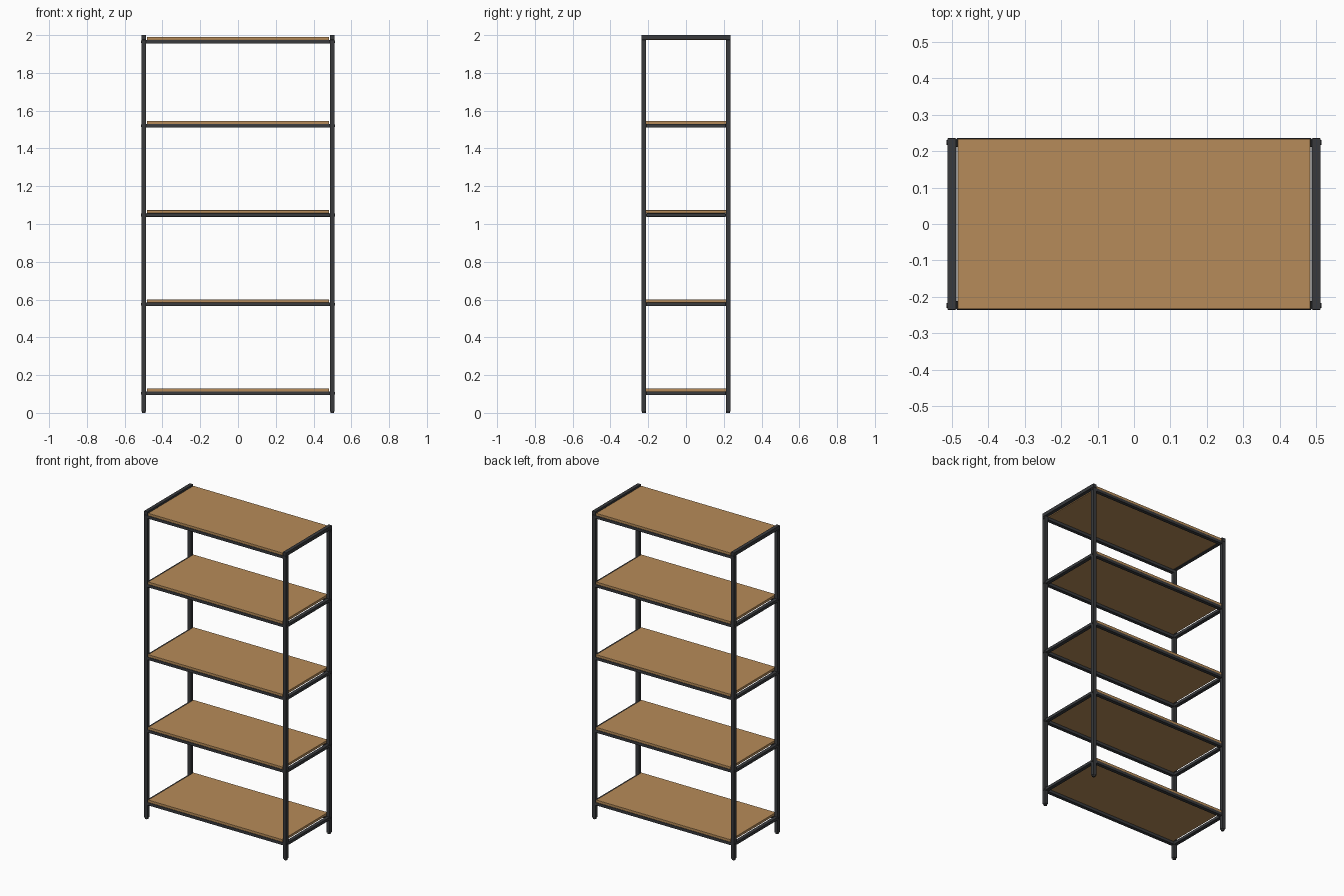
import bpy
from math import pi

cube = bpy.data.objects.get("Cube")
if cube:
    bpy.data.objects.remove(cube, do_unlink=True)


def material(name, color, roughness):
    m = bpy.data.materials.new(name)
    m.use_nodes = True
    m.diffuse_color = color
    shader = m.node_tree.nodes["Principled BSDF"]
    shader.inputs["Base Color"].default_value = color
    shader.inputs["Roughness"].default_value = roughness
    return m


WOOD = material("warm wood", (0.47, 0.26, 0.10, 1), 0.6)
METAL = material("charcoal metal", (0.04, 0.042, 0.046, 1), 0.5)


def finish(obj, name, mat, bevel=0.0):
    obj.name = name
    obj.data.materials.append(mat)
    if bevel:
        mod = obj.modifiers.new("soft edges", 'BEVEL')
        mod.width = bevel
        mod.segments = 2


def box(name, lo, hi, mat, bevel=0.002):
    center = [(a + b) / 2 for a, b in zip(lo, hi)]
    bpy.ops.mesh.primitive_cube_add(size=1, location=center)
    obj = bpy.context.object
    obj.scale = [b - a for a, b in zip(lo, hi)]
    bpy.ops.object.transform_apply(location=False, rotation=False, scale=True)
    finish(obj, name, mat, bevel)


def cylinder(name, radius, depth, location, axis_x=False):
    bpy.ops.mesh.primitive_cylinder_add(
        vertices=16, radius=radius, depth=depth, location=location,
        rotation=(0, pi / 2 if axis_x else 0, 0))
    bpy.ops.object.shade_smooth_by_angle()
    finish(bpy.context.object, name, METAL)


X, Y = 0.511, 0.235         # outer frame faces
TUBE = 0.024                # tube width
XI, YI = X - TUBE, Y - TUBE  # inner frame faces
BOARD, RAIL = 0.016, 0.019  # board and rail heights
TOPS = [0.129, 0.601, 1.073, 1.545, 1.991]
SIDES = [("left", 1), ("right", -1)]
ENDS = [("front", -1), ("back", 1)]


def span(sign, a, b):
    return sorted((sign * a, sign * b))


# Posts and foot glides
for side, sx in SIDES:
    x0, x1 = span(sx, XI, X)
    for end, sy in ENDS:
        y0, y1 = span(sy, YI, Y)
        box(f"{end}_{side}_post", (x0, y0, 0.008), (x1, y1, 2 - TUBE), METAL)
        cylinder(f"{end}_{side}_foot", 0.01, 0.012,
                 ((x0 + x1) / 2, (y0 + y1) / 2, 0.006))
    # Bar closing the top of each side frame
    box(f"{side}_top_bar", (x0, -Y, 2 - TUBE), (x1, Y, 2), METAL)

# Shelves with their rails and bolts
for i, top in enumerate(TOPS, 1):
    under = top - BOARD
    low = under - RAIL
    box(f"shelf_board_{i}", (-XI + 0.004, -Y + 0.002, under),
        (XI - 0.004, Y - 0.002, top), WOOD, 0.001)
    for end, sy in ENDS:
        y0, y1 = span(sy, YI, Y)
        box(f"{end}_rail_{i}", (-XI, y0, low), (XI, y1, under), METAL)
    for side, sx in SIDES:
        x0, x1 = span(sx, XI, X)
        if i < len(TOPS):
            box(f"{side}_rail_{i}", (x0, -YI, low), (x1, YI, under), METAL)
        for end, sy in ENDS:
            cylinder(f"{end}_{side}_bolt_{i}", 0.007, 0.006,
                     (sx * X, sy * (Y - TUBE / 2), (low + under) / 2), True)
